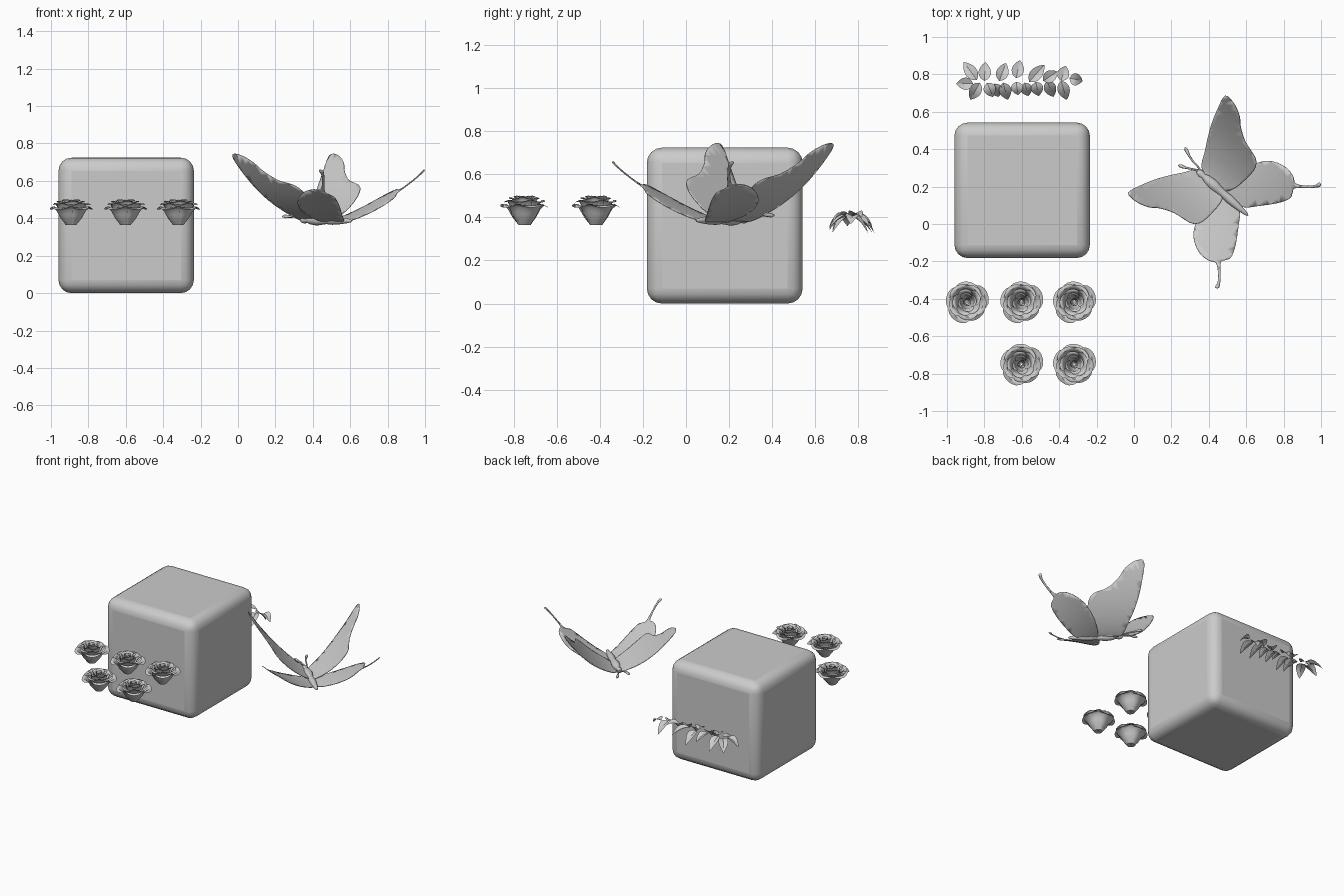
import bpy, bmesh, math
from mathutils import Vector

if "Cube" in bpy.data.objects:
    bpy.data.objects.remove(bpy.data.objects["Cube"])


def finish(name, bm, angle=50):
    me = bpy.data.meshes.new(name)
    bm.to_mesh(me)
    bm.free()
    ob = bpy.data.objects.new(name, me)
    bpy.context.collection.objects.link(ob)
    bpy.ops.object.select_all(action='DESELECT')
    ob.select_set(True)
    bpy.context.view_layer.objects.active = ob
    bpy.ops.object.shade_smooth_by_angle(angle=math.radians(angle))
    return ob


def add_grid(bm, rows, closed=False):
    """Skin a list of point rows with quads."""
    vs = [[bm.verts.new(p) for p in r] for r in rows]
    n = len(rows[0])
    for a, b in zip(vs, vs[1:]):
        for i in range(n if closed else n - 1):
            j = (i + 1) % n
            bm.faces.new((a[i], a[j], b[j], b[i]))
    return vs


def spline(pts, steps, closed=True):
    """Catmull-Rom smoothing of a 2D outline."""
    n, out = len(pts), []
    P = [Vector(p) for p in pts]
    for i in range(n):
        a, b, c, d = P[i - 1], P[i], P[(i + 1) % n], P[(i + 2) % n]
        for k in range(steps):
            t = k / steps
            out.append(0.5 * (2 * b + (c - a) * t + (2 * a - 5 * b + 4 * c - d) * t * t
                              + (3 * b - a - 3 * c + d) * t ** 3))
    return out


def tube(name, path, radii, sides=12):
    """Round tube along a path with a radius at each point."""
    bm = bmesh.new()
    P = [Vector(p) for p in path]
    rows = []
    for i, p in enumerate(P):
        t = (P[min(i + 1, len(P) - 1)] - P[max(i - 1, 0)]).normalized()
        a = t.cross(Vector((0, 0, 1))).normalized()
        b = a.cross(t)
        rows.append([p + radii[i] * (a * math.cos(2 * math.pi * k / sides) + b * math.sin(2 * math.pi * k / sides))
                     for k in range(sides)])
    vs = add_grid(bm, rows, True)
    bm.faces.new(vs[0])
    bm.faces.new(vs[-1][::-1])
    bmesh.ops.recalc_face_normals(bm, faces=bm.faces)
    return finish(name, bm)


# Rounded block
bm = bmesh.new()
bmesh.ops.create_cube(bm, size=0.724)
bmesh.ops.translate(bm, vec=(-0.598, 0.18, 0.362), verts=bm.verts)
block = finish("rounded_block", bm, 40)
bev = block.modifiers.new("bevel", 'BEVEL')
bev.width, bev.segments = 0.07, 4

# Rose: rings of curled petals over a small cup
bm = bmesh.new()
# count, half angle, start angle, profile of (radius, height)
rings = [
    (5, 0.78, 0.30, [(.028, .0), (.055, .035), (.076, .075), (.096, .094), (.113, .086)]),
    (5, 0.75, 0.95, [(.025, .005), (.050, .045), (.066, .085), (.082, .112), (.099, .110)]),
    (5, 0.75, 0.50, [(.022, .01), (.040, .055), (.050, .095), (.060, .122), (.074, .126)]),
    (4, 0.90, 0.10, [(.018, .02), (.030, .060), (.034, .100), (.038, .126), (.050, .136)]),
    (3, 1.20, 0.60, [(.010, .03), (.018, .070), (.019, .105), (.017, .125), (.021, .134)]),
]
W = 8
for count, half, start, prof in rings:
    for k in range(count):
        mid = start + 2 * math.pi * k / count
        wob = 1 + 0.05 * math.sin(k * 2.4 + start * 5)
        rows = []
        for v in range(9):
            row = []
            for w in range(W + 1):
                q = 2 * w / W - 1
                t = v / 8 * (1 - 0.28 * abs(q) ** 3) * 4
                i = min(int(t), 3)
                f = t - i
                r = prof[i][0] * (1 - f) + prof[i + 1][0] * f
                z = prof[i][1] * (1 - f) + prof[i + 1][1] * f
                r = r * wob + 0.004 * q * (v / 8)
                z -= 0.006 * (v / 8) * math.cos(q * 3)
                a = mid + half * q
                row.append((r * math.cos(a), r * math.sin(a), z))
            rows.append(row)
        add_grid(bm, rows)
cup = [(.004, 0), (.028, -.002), (.045, .025), (.062, .055), (.07, .075)]
add_grid(bm, [[(r * math.cos(a * math.pi / 8), r * math.sin(a * math.pi / 8), z) for a in range(16)]
              for r, z in cup], True)
rose = finish("rose_1", bm, 60)
spots = [(-.893, -.417), (-.602, -.417), (-.32, -.417), (-.602, -.75), (-.32, -.75)]
rose.location = (*spots[0], 0.366)
for i, s in enumerate(spots[1:], 2):
    o = rose.copy()
    o.name = f"rose_{i}"
    o.location = (*s, 0.366)
    bpy.context.collection.objects.link(o)

# Leaf spray: folded, drooping leaves, each given by base xy, tip xy and tip height
leaves = [
    (-.86, .75, -.95, .75, .36), (-.84, .77, -.91, .865, .35), (-.80, .765, -.795, .865, .33),
    (-.72, .765, -.685, .86, .37), (-.63, .78, -.61, .875, .33), (-.56, .76, -.48, .85, .36),
    (-.485, .765, -.41, .815, .40), (-.39, .765, -.365, .845, .33), (-.345, .78, -.275, .765, .37),
    (-.825, .755, -.875, .665, .35), (-.785, .755, -.755, .68, .38), (-.745, .75, -.725, .68, .34),
    (-.70, .755, -.675, .665, .34), (-.63, .76, -.62, .69, .39), (-.585, .755, -.565, .685, .35),
    (-.525, .76, -.51, .685, .36), (-.465, .765, -.43, .68, .33), (-.39, .765, -.36, .665, .35),
]
bm = bmesh.new()
for x0, y0, x1, y1, z1 in leaves:
    a, b = Vector((x0, y0, .405)), Vector((x1, y1, z1))
    d = b - a
    side = Vector((-d.y, d.x, 0)).normalized()
    rows = []
    for i in range(9):
        t = i / 8
        w = 0.032 * math.sin(math.pi * t ** 0.85) ** 0.8 + 0.001 if 0 < i < 8 else 0.001
        c = a + d * t + Vector((0, 0, 0.016 * math.sin(math.pi * t)))
        rows.append([c + side * (w * q) + Vector((0, 0, 0.4 * w * abs(q))) for q in (-1, -.5, 0, .5, 1)])
    add_grid(bm, rows)
finish("leaf_spray", bm, 30)

# Butterfly wings: plan outlines for one side, mirrored across the diagonal body line
R = math.sqrt(0.5)
fore = [(.366, .283), (.382, .40), (.41, .52), (.447, .615), (.487, .685), (.532, .647), (.564, .578),
        (.57, .52), (.596, .438), (.655, .33), (.60, .24), (.48, .175)]
hind = [(.47, .185), (.58, .29), (.68, .333), (.75, .332), (.815, .30), (.85, .255), (.864, .216),
        (.92, .205), (.965, .208), (.992, .222), (.995, .20), (.955, .193), (.91, .192), (.857, .19),
        (.847, .165), (.832, .135), (.767, .112), (.67, .097), (.59, .09), (.527, .123)]


def fore_z(s, u):
    return .38 + .458 * s + 1.38 * s * s


def hind_z(s, u):
    return .378 + .3 * s + .4 * s * s + s * (-u - .08)


def wing(name, outline, height, sign):
    bm = bmesh.new()
    loc = [(R * (p.x + p.y - .655), R * (p.y - p.x + .305)) for p in spline(outline, 4)]
    bm.faces.new([bm.verts.new((s, u, 0)) for s, u in loc])
    bmesh.ops.triangulate(bm, faces=bm.faces[:])
    for axis in (0, 1):
        no = Vector((1 - axis, axis, 0))
        for k in range(-10, 11):
            bmesh.ops.bisect_plane(bm, geom=bm.verts[:] + bm.edges[:] + bm.faces[:], dist=1e-5,
                                   plane_co=no * (k * .04 + .013), plane_no=no)
    for v in bm.verts:
        s, u = v.co.x, v.co.y
        z = height(max(s, 0), u)
        v.co = (.48 + R * (sign * s - u), .175 + R * (sign * s + u), z)
    bmesh.ops.recalc_face_normals(bm, faces=bm.faces)
    ob = finish(name, bm, 60)
    sol = ob.modifiers.new("thickness", 'SOLIDIFY')
    sol.thickness, sol.offset = 0.004, 0


for label, sign in (("right", 1), ("left", -1)):
    wing(f"{label}_forewing", fore, fore_z, sign)
    wing(f"{label}_hindwing", hind, hind_z, sign)

# Butterfly body: head, thorax and tapering abdomen
head, tail = Vector((.335, .287, .392)), Vector((.61, .045, .386))
stations = [(0, .004), (.03, .016), (.08, .020), (.13, .015), (.2, .024), (.32, .029), (.42, .024),
            (.5, .020), (.62, .023), (.75, .020), (.9, .013), (.97, .008), (1, .002)]
tube("butterfly_body", [head.lerp(tail, t) for t, _ in stations], [r for _, r in stations], 16)

# Antennae with clubbed ends
radii = [.005, .005, .005, .006, .010, .004]
tube("right_antenna", [(.355, .285, .395), (.34, .31, .40), (.315, .335, .408), (.295, .365, .41),
                       (.28, .395, .41), (.273, .41, .41)], radii, 8)
tube("left_antenna", [(.35, .275, .395), (.33, .29, .40), (.305, .295, .408), (.28, .30, .41),
                      (.252, .309, .41), (.237, .315, .41)], radii, 8)
